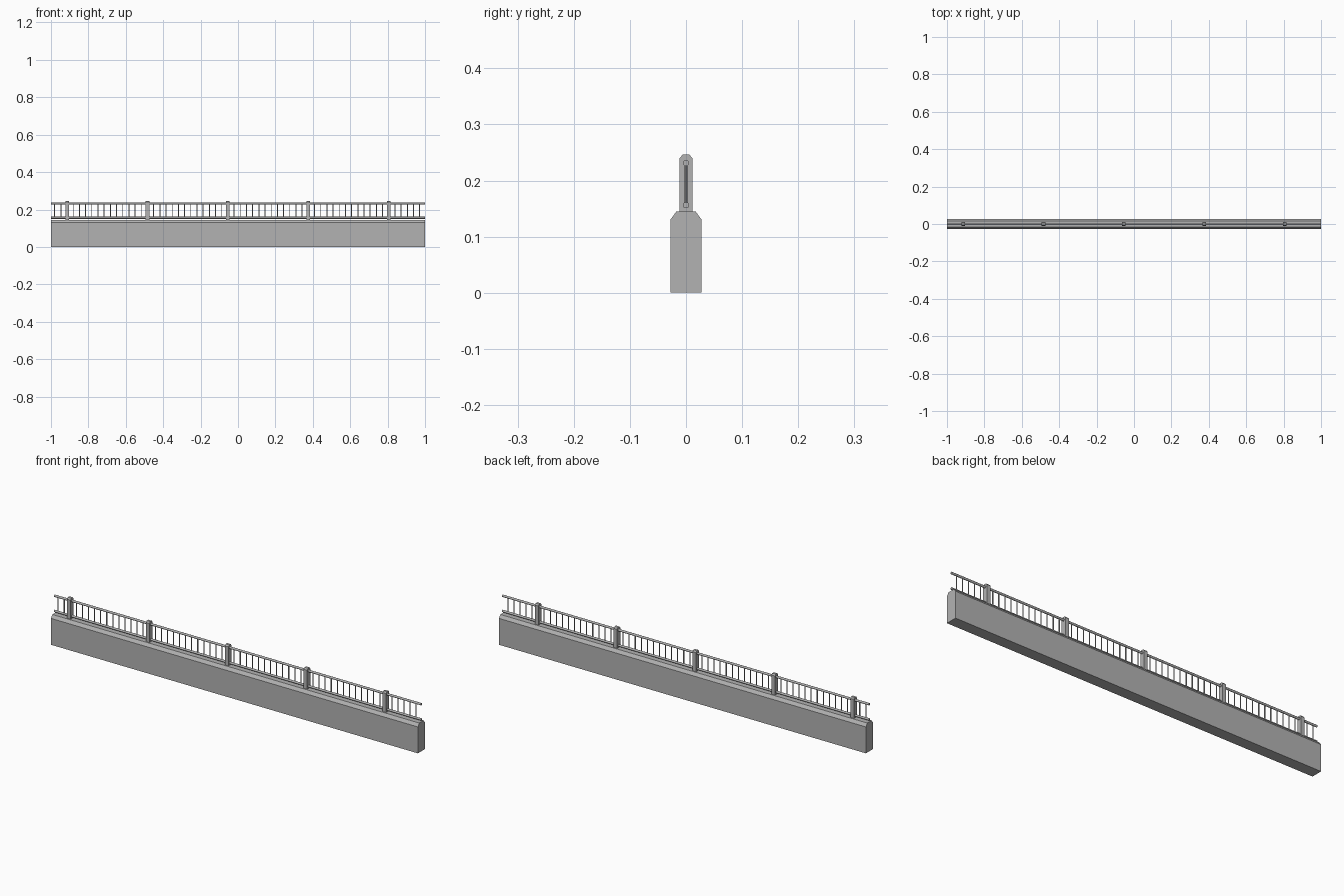
import bpy
import bmesh
from math import pi

cube = bpy.data.objects.get("Cube")
if cube:
    bpy.data.objects.remove(cube, do_unlink=True)

POST_X = [-0.914 + 0.43 * i for i in range(5)]
BAY = 13
STEP = 0.43 / BAY


def material(name, colour):
    m = bpy.data.materials.new(name)
    m.use_nodes = True
    m.diffuse_color = colour
    m.node_tree.nodes["Principled BSDF"].inputs["Base Color"].default_value = colour
    return m


grey = material("concrete grey", (0.45, 0.45, 0.45, 1))


def finish(name, bm):
    bmesh.ops.recalc_face_normals(bm, faces=bm.faces)
    mesh = bpy.data.meshes.new(name)
    bm.to_mesh(mesh)
    bm.free()
    mesh.materials.append(grey)
    obj = bpy.data.objects.new(name, mesh)
    bpy.context.collection.objects.link(obj)
    return obj


def prism(name, half_profile, x, length):
    """Extrude a symmetric (y, z) outline along x."""
    outline = half_profile + [(-y, z) for y, z in reversed(half_profile)]
    bm = bmesh.new()
    face = bm.faces.new([bm.verts.new((x - length / 2, y, z)) for y, z in outline])
    extruded = bmesh.ops.extrude_face_region(bm, geom=[face])["geom"]
    verts = [v for v in extruded if isinstance(v, bmesh.types.BMVert)]
    bmesh.ops.translate(bm, verts=verts, vec=(length, 0, 0))
    return finish(name, bm)


def rod(name, location, radius, length, sides, along_x=False):
    bpy.ops.mesh.primitive_cylinder_add(
        vertices=sides, radius=radius, depth=length, location=location,
        rotation=(0, pi / 2 if along_x else 0, 0))
    obj = bpy.context.object
    obj.name = name
    obj.data.materials.append(grey)
    bpy.ops.object.shade_smooth_by_angle()


# Parapet wall with chamfered top edges
prism("parapet_wall", [(0.028, 0), (0.028, 0.13), (0.017, 0.145)], 0, 2)

# Posts with chamfered tops
for i, x in enumerate(POST_X):
    prism(f"post_{i + 1}", [(0.012, 0.144), (0.012, 0.239), (0.006, 0.246)], x, 0.019)

# Horizontal rails
for name, z in (("lower_rail", 0.156), ("upper_rail", 0.231)):
    rod(name, (0, 0, z), 0.0055, 2, 16, along_x=True)

# Thin balusters, skipping the post positions
for i in range(-2, 4 * BAY + 6):
    if i % BAY:
        rod(f"baluster_{i + 3}", (POST_X[0] + i * STEP, 0, 0.1935), 0.0024, 0.075, 8)
